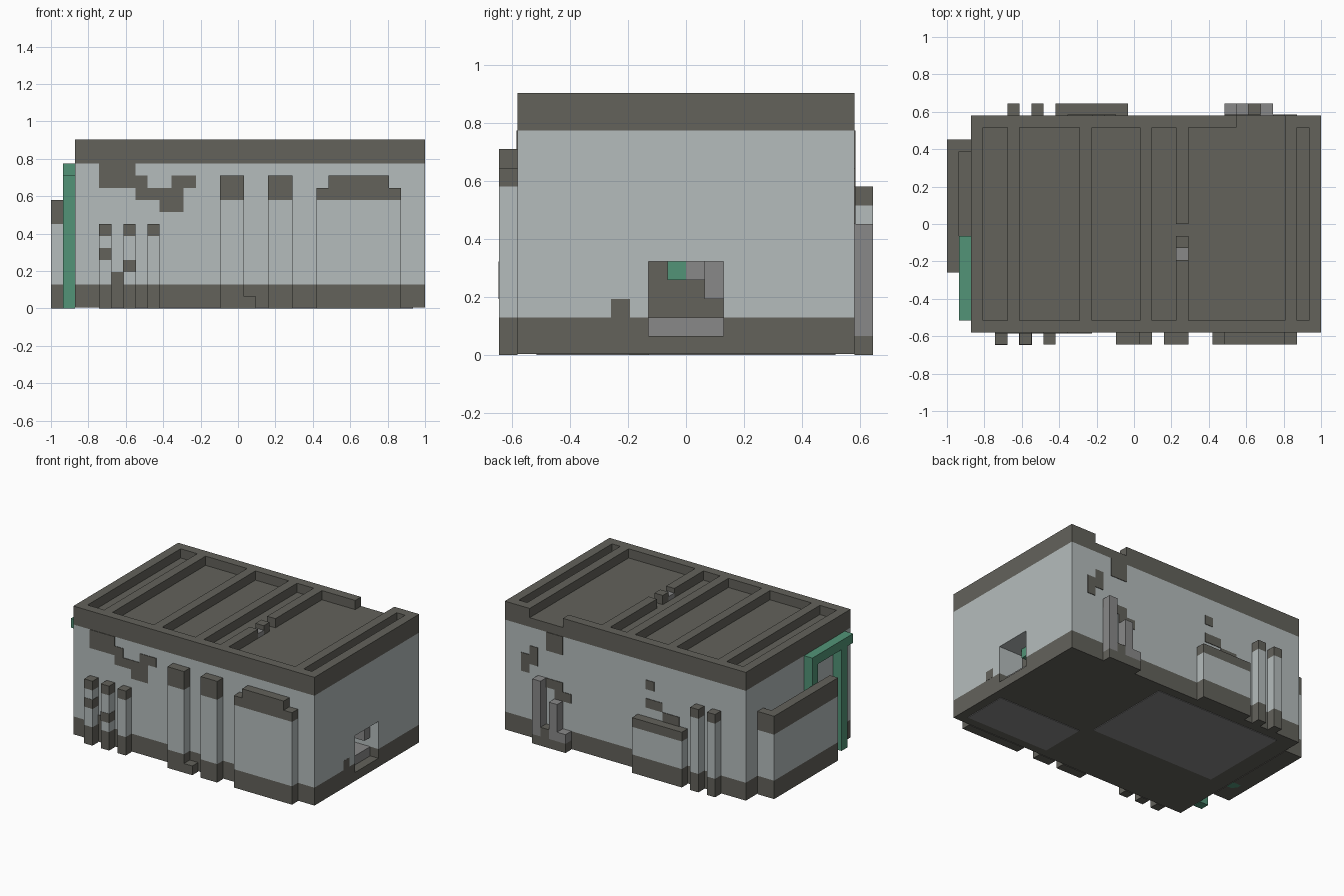
import bpy
import bmesh
from mathutils import Matrix, Vector

default_cube = bpy.data.objects.get("Cube")
if default_cube:
    bpy.data.objects.remove(default_cube, do_unlink=True)

# Everything sits on a block grid: the building is 31 blocks long and 20 deep
UNIT = 2 / 31
ORIGIN = Vector((-15.5, -10, 0))
SKIN = 0.06  # thickness of painted plates, in blocks


def make_material(name, red, green, blue):
    mat = bpy.data.materials.new(name)
    mat.use_nodes = True
    colour = (red, green, blue, 1)
    mat.diffuse_color = colour
    mat.node_tree.nodes["Principled BSDF"].inputs["Base Color"].default_value = colour
    return mat


dark = make_material("dark_stone", 0.125, 0.122, 0.105)
light = make_material("pale_wall", 0.46, 0.505, 0.505)
grey = make_material("mid_grey_stone", 0.25, 0.25, 0.25)
green = make_material("green_copper", 0.085, 0.295, 0.185)


def part(name, mat, *boxes):
    """One object made of boxes given as x, y and z ranges in blocks."""
    bm = bmesh.new()
    for xs, ys, zs in boxes:
        low = Vector((xs[0], ys[0], zs[0])) + ORIGIN
        high = Vector((xs[1], ys[1], zs[1])) + ORIGIN
        place = Matrix.Translation((low + high) / 2 * UNIT)
        bmesh.ops.create_cube(bm, size=UNIT, matrix=place @ Matrix.Diagonal((*(high - low), 1)))
    mesh = bpy.data.meshes.new(name)
    bm.to_mesh(mesh)
    bm.free()
    mesh.materials.append(mat)
    obj = bpy.data.objects.new(name, mesh)
    bpy.context.scene.collection.objects.link(obj)
    return obj


def column(name, xs, ys, top, cap, base=2, shaft=light):
    """A pier with a dark foot, a shaft and a dark cap."""
    part(name + "_foot", dark, (xs, ys, (0, base)))
    part(name + "_shaft", shaft, (xs, ys, (base, top - cap)))
    if cap:
        part(name + "_cap", dark, (xs, ys, (top - cap, top)))


# Main body
length, depth = (2, 31), (1, 19)
base = part("base", dark, (length, depth, (SKIN, 2)))
walls = part("walls", light, (length, depth, (2, 12)))
part("roof", dark, (length, depth, (12, 13)))

# Opening in the end wall
cutter = part("opening_cutter", dark, ((28, 32), (8, 12), (1, 5)))
cutter.hide_render = True
cutter.hide_set(True)
for target in (base, walls):
    cut = target.modifiers.new("opening", 'BOOLEAN')
    cut.operation = 'DIFFERENCE'
    cut.solver = 'EXACT'
    cut.object = cutter

# Things inside the opening
part("opening_back", dark, ((28, 28 + SKIN), (8, 12), (1, 5)))
part("opening_rubble", grey,
     ((28, 29), (10, 11), (4, 5)),
     ((28, 30), (11, 12), (3, 5)),
     ((28, 30), (8, 12), (1, 2)))
part("opening_green_block", green, ((28, 29), (9, 10), (4, 5)))

# Roof rim with a gap at the back, and cross ribs
rise = (13, 14)
part("roof_rim", dark,
     (length, (1, 2), rise),
     ((2, 24), (18, 19), rise),
     ((28, 31), (18, 19), rise),
     ((2, 3), (2, 18), rise),
     ((30, 31), (2, 18), rise))
part("roof_ribs", dark, *[((x, x + 1), (2, 18), rise) for x in (5, 11, 16, 28)])
part("broken_roof_rib", dark, *[((19, 20), ys, rise) for ys in ((2, 7), (8, 9), (10, 18))])
part("roof_rib_rubble", grey, ((19, 20), (7, 8), (13, 13.5)))

# Front piers
front = (0, 1)
for i in range(3):
    x = 4 + 2 * i
    column(f"small_front_pier_{i}", (x, x + 1), front, 7, 1)
band = (-SKIN / 2, 1)
part("small_pier_bands", dark,
     ((4 - SKIN / 2, 5 + SKIN / 2), band, (4, 5)),
     ((6 - SKIN / 2, 7 + SKIN / 2), band, (3, 4)))
for i, x in enumerate((14, 18)):
    column(f"tall_front_pier_{i}", (x, x + 2), front, 11, 2)
column("front_bay", (22, 29), front, 10, 1)
part("front_bay_crest", dark, ((23, 28), front, (10, 11)))
part("front_foot_block", dark, ((16, 17), front, (0, 1)))

# Back piers
back = (19, 20)
for i, x in enumerate((5, 7)):
    column(f"back_pier_{i}", (x, x + 1), back, 9, 1)
column("back_bay", (9, 15), back, 6, 1)
column("tall_broken_pier", (26, 27), back, 7, 0, 1, grey)
column("short_broken_pier", (24, 25), back, 5, 0, 1, grey)
column("broken_pier_stub", (23, 24), back, 2, 0, 1, grey)
part("broken_pier_link", dark, ((25, 26), back, (0, 2)))

# Lean-to wall on the far end
column("side_screen", (0, 1), (6, 17), 9, 2)
column("side_screen_return", (1, 2), (16, 17), 9, 2)
part("side_screen_floor", dark, ((1, 2), (6, 16), (0, 2)))

# Green frame on the far end
part("green_frame", green,
     ((1, 2), (2, 9), (11, 12)),
     ((1, 2), (3, 4), (0, 11)),
     ((1, 2), (8, 9), (0, 11)))


# Worn patches on the walls
def patches(name, ys, *areas):
    part(name, dark, *[(xs, ys, zs) for xs, zs in areas])


patches("front_worn_patches", (1 - SKIN, 1),
        ((4, 7), (10, 12)), ((7, 8), (9, 11)), ((8, 10), (9, 10)),
        ((9, 11), (8, 10)), ((10, 12), (10, 11)), ((5, 6), (2, 3)))
patches("back_worn_patches", (19, 19 + SKIN),
        ((24, 26), (10, 12)), ((28, 29), (7, 9)), ((27, 28), (8, 10)),
        ((24, 27), (6, 7)), ((23, 25), (5, 6)), ((13, 14), (9, 10)),
        ((12, 14), (7, 8)), ((10, 12), (6, 7)))
part("end_worn_patch", dark, ((31 - SKIN, 31 + SKIN / 4), (6, 7), (2, 3)))

# Paler slabs under the base
part("underside_slabs", grey,
     ((20, 30), (2, 7), (0, SKIN)),
     ((4, 19), (8, 18), (0, SKIN)))
